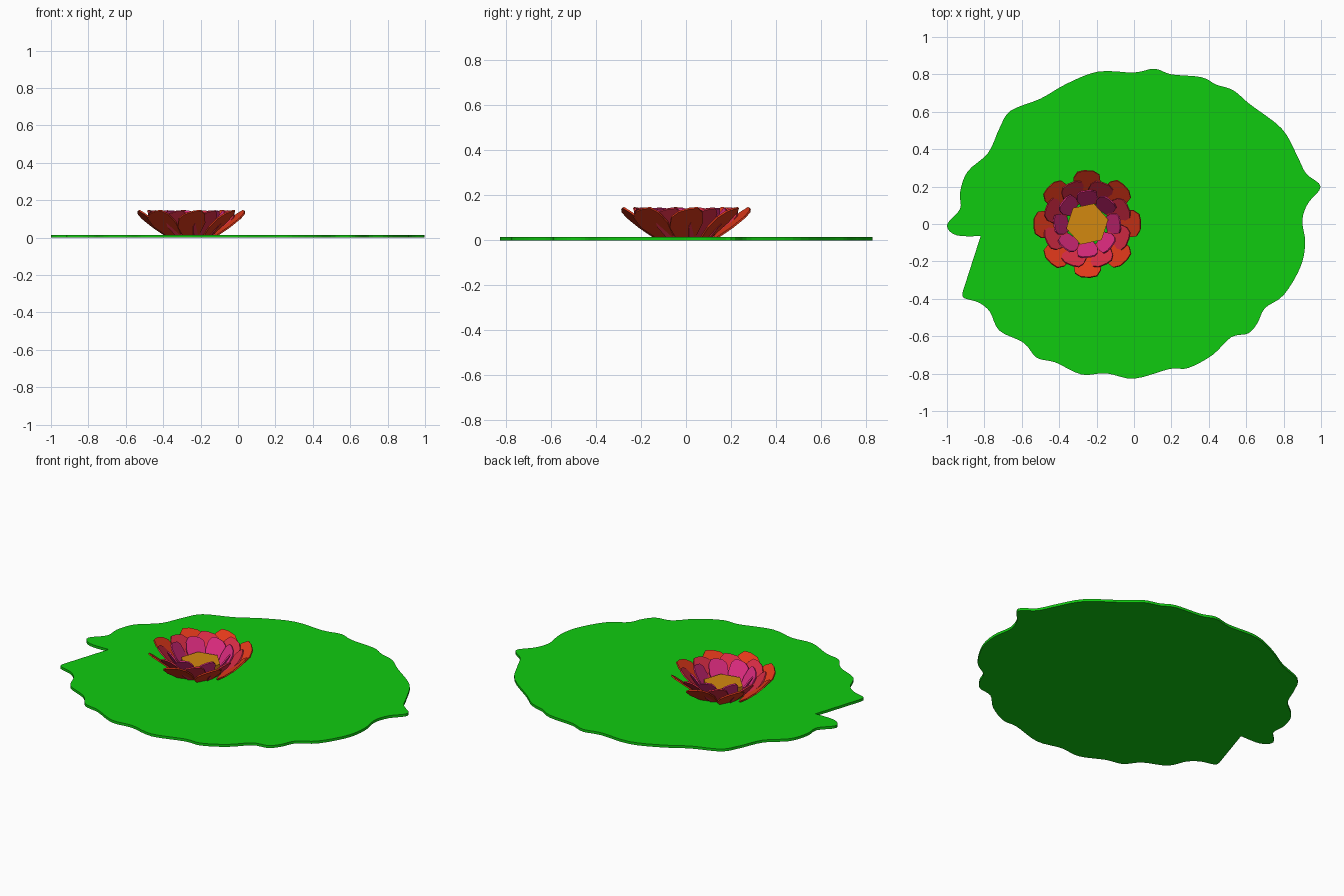
import bpy, bmesh, math
from mathutils import Vector
from mathutils.interpolate import poly_3d_calc  # noqa

if "Cube" in bpy.data.objects:
    bpy.data.objects.remove(bpy.data.objects["Cube"])


def material(name, rgb):
    m = bpy.data.materials.new(name)
    m.diffuse_color = (*rgb, 1)
    m.use_nodes = True
    m.node_tree.nodes["Principled BSDF"].inputs["Base Color"].default_value = m.diffuse_color
    return m


def make_object(name, bm, mat):
    bmesh.ops.recalc_face_normals(bm, faces=bm.faces)
    me = bpy.data.meshes.new(name)
    bm.to_mesh(me)
    bm.free()
    me.materials.append(mat)
    ob = bpy.data.objects.new(name, me)
    bpy.context.collection.objects.link(ob)
    return ob


def slab(bm, points, offset):
    # closed outline extruded along an offset vector
    a = [bm.verts.new(p) for p in points]
    b = [bm.verts.new(Vector(p) + offset) for p in points]
    bm.faces.new(a)
    bm.faces.new(b[::-1])
    for i in range(len(a)):
        j = (i + 1) % len(a)
        bm.faces.new((a[i], a[j], b[j], b[i]))


def smooth_path(pts, steps=4):
    # open Catmull-Rom curve
    p = [Vector(q) for q in pts]
    p = [p[0]] + p + [p[-1]]
    out = []
    for i in range(1, len(p) - 2):
        a, b, c, d = p[i - 1:i + 3]
        for k in range(steps):
            t = k / steps
            out.append(0.5 * (2 * b + (c - a) * t + (2 * a - 5 * b + 4 * c - d) * t * t
                              + (3 * b - a - 3 * c + d) * t ** 3))
    return out + [p[-1]]


# lily pad: wavy rim running from one side of the notch round to the other
rim = [(-.82, -.065), (-.915, -.36), (-.91, -.395), (-.83, -.42), (-.77, -.47), (-.72, -.57),
       (-.59, -.635), (-.52, -.715), (-.42, -.74), (-.28, -.805), (-.15, -.798), (0, -.827),
       (.19, -.775), (.29, -.77), (.42, -.70), (.52, -.605), (.61, -.585), (.66, -.53),
       (.70, -.45), (.80, -.38), (.89, -.23), (.915, -.10), (.90, .02), (.93, .11),
       (.998, .2), (.92, .27), (.87, .37), (.79, .51), (.62, .64), (.53, .715),
       (.44, .745), (.36, .785), (.20, .80), (.11, .83), (0, .81), (-.19, .815),
       (-.36, .75), (-.50, .67), (-.66, .605), (-.72, .51), (-.78, .38), (-.89, .28),
       (-.93, .17), (-.93, .08), (-1, -.005), (-.95, -.06), (-.82, -.065)]
outline = [Vector(rim[0])] + smooth_path(rim[1:])[:-1]
bm = bmesh.new()
slab(bm, [(p.x, p.y, 0) for p in outline], Vector((0, 0, .015)))
make_object("lily_pad", bm, material("leaf_green", (.005, .6, .005)))

# flower centre: low six-sided disc
CENTRE = Vector((-.25, 0, 0))
bm = bmesh.new()
hexagon = [CENTRE + Vector((.115 * math.cos(a), .115 * math.sin(a), .015))
           for a in (math.radians(12 + 60 * i) for i in range(6))]
slab(bm, hexagon, Vector((0, 0, .06)))
make_object("flower_centre", bm, material("pollen_orange", (.65, .25, .005)))

# petal outline: (fraction along length, fraction of half width), tip skewed sideways
PETAL = [(0, -.6), (.45, -1), (.8, -.9), (.95, -.45), (1, .2), (.98, .7), (.8, .98), (.45, 1), (0, .6)]


def petal_ring(name, r0, r1, half_width, start, mat, count=8):
    bm = bmesh.new()
    for i in range(count):
        a = math.radians(start) + i * math.tau / count
        out = Vector((math.cos(a), math.sin(a), 0))
        side = Vector((-math.sin(a), math.cos(a), 0))
        slope = out * (r1 - r0) + Vector((0, 0, .125))
        normal = side.cross(slope).normalized()
        side = (side - normal * .2).normalized()      # slight pinwheel roll
        base = CENTRE + out * r0 + Vector((0, 0, .018))
        pts = [base + slope * v + side * (u * half_width) for v, u in PETAL]
        slab(bm, pts, side.cross(slope).normalized() * .008)
    make_object(name, bm, mat)


petal_ring("outer_petals", .125, .285, .075, 0, material("petal_red", (.75, .04, .01)))
petal_ring("middle_petals", .115, .235, .066, 22.5, material("petal_crimson", (.7, .025, .06)))
petal_ring("inner_petals", .10, .175, .056, 0, material("petal_pink", (.75, .025, .22)))
